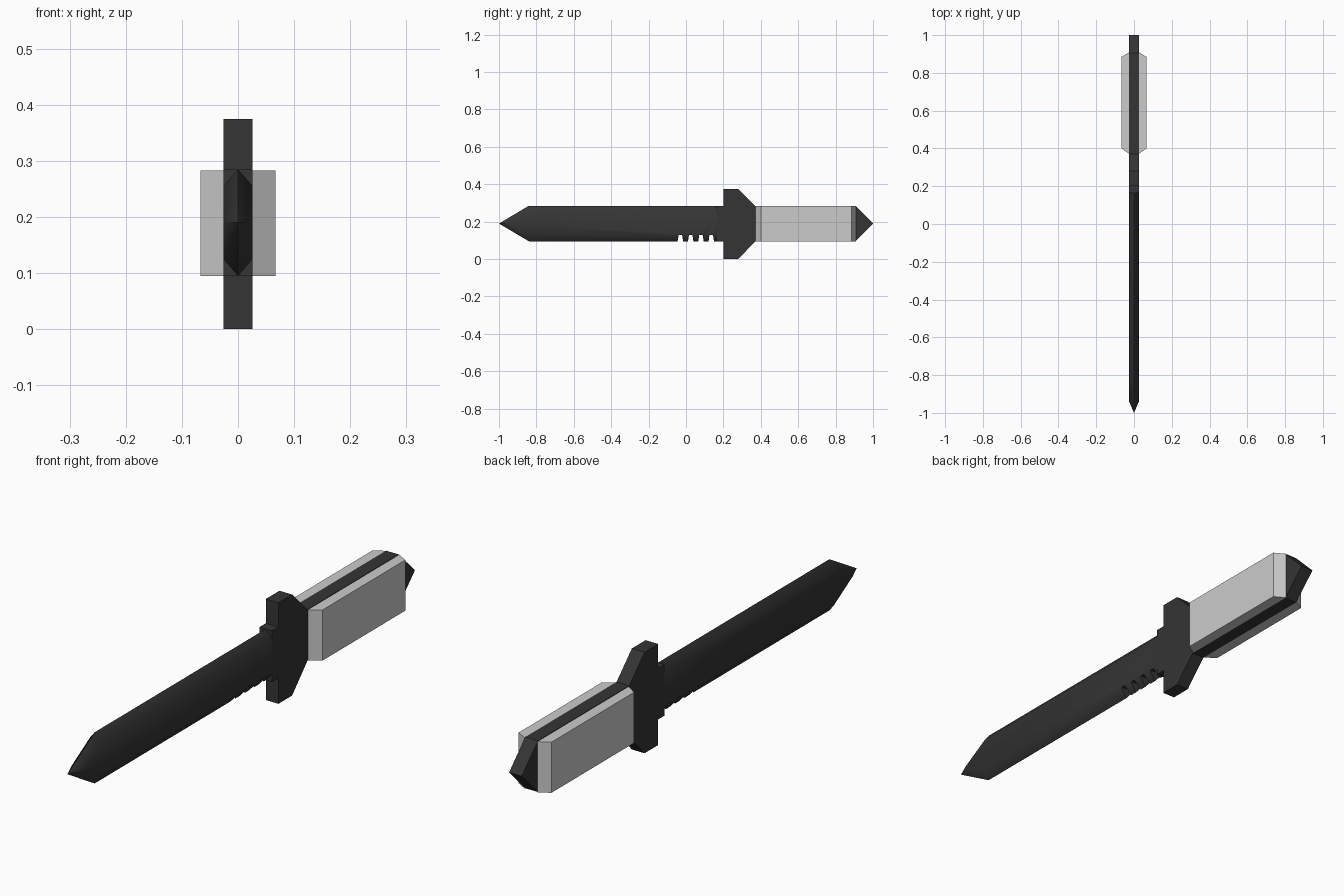
import bpy, bmesh, math

if "Cube" in bpy.data.objects:
    bpy.data.objects.remove(bpy.data.objects["Cube"])

T = 0.026            # half thickness of the steel
LOW, MID, HIGH = 0.095, 0.19, 0.285

steel = bpy.data.materials.new("dark_steel")
steel.diffuse_color = (0.035, 0.035, 0.035, 1)
steel.use_nodes = True
steel.node_tree.nodes["Principled BSDF"].inputs["Base Color"].default_value = steel.diffuse_color


def make(name, bm, mat=None):
    bmesh.ops.recalc_face_normals(bm, faces=bm.faces)
    mesh = bpy.data.meshes.new(name)
    bm.to_mesh(mesh)
    bm.free()
    obj = bpy.data.objects.new(name, mesh)
    bpy.context.collection.objects.link(obj)
    if mat:
        mesh.materials.append(mat)
    return obj


def loft(bm, rings):
    """Join matching (x, [(y, z)...]) rings and cap both ends."""
    loops = [[bm.verts.new((x, y, z)) for y, z in pts] for x, pts in rings]
    n = len(loops[0])
    for a, b in zip(loops, loops[1:]):
        for i in range(n):
            j = (i + 1) % n
            bm.faces.new((a[i], a[j], b[j], b[i]))
    bm.faces.new(loops[0])
    bm.faces.new(loops[-1])


def plate(name, pts, mat=steel, half=T):
    bm = bmesh.new()
    loft(bm, [(-half, pts), (half, pts)])
    return make(name, bm, mat)


# Double-edged blade: flat faces ground down to a sharp outline
edge = [(0.165, LOW), (-0.84, LOW), (-1.0, MID), (-0.84, HIGH), (0.165, HIGH)]
flat = [(0.165, 0.125), (-0.83, 0.125), (-0.94, MID), (-0.83, 0.255), (0.165, 0.255)]
bm = bmesh.new()
loft(bm, [(-T, flat), (0, edge), (T, flat)])
blade = make("blade", bm, steel)

# Serration notches on the lower edge, wider at the bottom
bm = bmesh.new()
for y in (-0.03, 0.025, 0.08, 0.135):
    notch = [(y - 0.017, 0.08), (y + 0.017, 0.08), (y + 0.009, 0.13), (y - 0.009, 0.13)]
    loft(bm, [(-0.1, notch), (0.1, notch)])
cutter = make("serration_cutter", bm)
cutter.hide_render = True
cutter.hide_set(True)
cut = blade.modifiers.new("serrations", 'BOOLEAN')
cut.operation = 'DIFFERENCE'
cut.solver = 'EXACT'
cut.object = cutter

# Smooth the grind into the flats
bpy.context.view_layer.objects.active = blade
blade.select_set(True)
bpy.ops.object.shade_smooth_by_angle(angle=math.radians(48))
blade.select_set(False)

# Square block where the blade meets the guard
plate("blade_root", [(0.163, LOW), (0.21, LOW), (0.21, HIGH), (0.163, HIGH)])

# Cross guard
plate("guard", [(0.2, 0), (0.28, 0), (0.37, LOW), (0.37, HIGH), (0.28, 0.375), (0.2, 0.375)])

# Tang with pointed pommel
plate("tang", [(0.365, LOW), (0.905, LOW), (1.0, MID), (0.905, HIGH), (0.365, HIGH)])

# Grip scales on both sides, ends chamfered outward
for side, label in ((1, "right"), (-1, "left")):
    inner = [(0.372, LOW), (0.908, LOW), (0.908, HIGH - 0.002), (0.372, HIGH - 0.002)]
    outer = [(0.4, LOW), (0.885, LOW), (0.885, HIGH - 0.002), (0.4, HIGH - 0.002)]
    bm = bmesh.new()
    loft(bm, [(side * T, inner), (side * 0.067, outer)])
    make("grip_" + label, bm)
